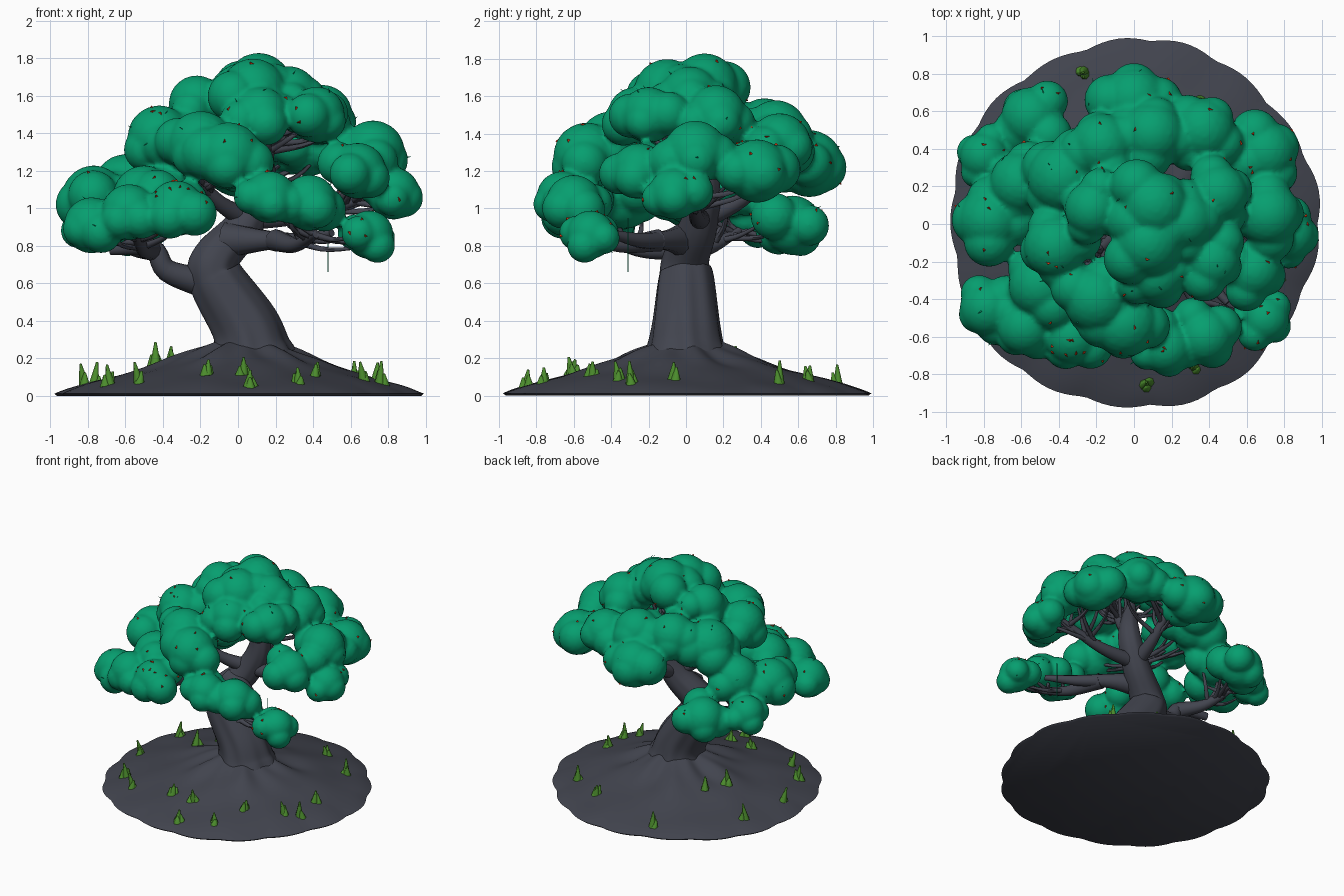
import bpy, bmesh, math, random
from mathutils import Vector, Matrix

if "Cube" in bpy.data.objects:
    bpy.data.objects.remove(bpy.data.objects["Cube"])
random.seed(7)


def material(name, rgb):
    m = bpy.data.materials.new(name)
    m.diffuse_color = (*rgb, 1)
    m.use_nodes = True
    m.node_tree.nodes["Principled BSDF"].inputs["Base Color"].default_value = m.diffuse_color
    return m


BARK = material("slate_bark", (0.054, 0.058, 0.077))
LEAF = material("jade_leaf", (0.002, 0.345, 0.16))
GRASS = material("grass_green", (0.07, 0.26, 0.025))
RED = material("red_leaf", (0.6, 0.035, 0.005))


def finish(bm, name, mat, angle=60):
    bmesh.ops.recalc_face_normals(bm, faces=bm.faces)
    me = bpy.data.meshes.new(name)
    bm.to_mesh(me)
    bm.free()
    me.materials.append(mat)
    ob = bpy.data.objects.new(name, me)
    bpy.context.collection.objects.link(ob)
    bpy.ops.object.select_all(action='DESELECT')
    bpy.context.view_layer.objects.active = ob
    ob.select_set(True)
    bpy.ops.object.shade_smooth_by_angle(angle=math.radians(angle))
    return ob


def skin(bm, rings):
    """Join rings of vertices and cap both ends."""
    for r0, r1 in zip(rings, rings[1:]):
        n = len(r0)
        for i in range(n):
            bm.faces.new((r0[i], r0[(i + 1) % n], r1[(i + 1) % n], r1[i]))
    bm.faces.new(rings[0])
    bm.faces.new(rings[-1])


def smooth_path(pts, steps):
    """Catmull-Rom through (x, y, z, radius) points."""
    p = [Vector(q) for q in pts]
    p = [p[0] * 2 - p[1]] + p + [p[-1] * 2 - p[-2]]
    out = []
    for i in range(1, len(p) - 2):
        a, b, c, d = p[i - 1:i + 3]
        for k in range(steps):
            t = k / steps
            out.append((2 * b + (c - a) * t + (2 * a - 5 * b + 4 * c - d) * t * t
                        + (3 * b - a - 3 * c + d) * t ** 3) / 2)
    return out + [p[-2]]


def tube(bm, pts, sides=10, steps=5, ridge=0.0):
    path = smooth_path(pts, steps)
    rings = []
    u = Vector((1, 0, 0))
    for i, q in enumerate(path):
        d = (path[min(i + 1, len(path) - 1)] - path[max(i - 1, 0)]).to_3d().normalized()
        if abs(u.dot(d)) > 0.95:
            u = d.orthogonal()
        u = (u - d * u.dot(d)).normalized()
        v = d.cross(u)
        amp = ridge * (0.3 + 0.7 * max(0, 1 - 2 * i / len(path)))
        ring = []
        for s in range(sides):
            a = math.tau * s / sides
            r = max(q[3], 0.003) * (1 + amp * (math.sin(7 * a + i / 8) + .5 * math.sin(11 * a + 1)))
            ring.append(bm.verts.new(q.to_3d() + (u * math.cos(a) + v * math.sin(a)) * r))
        rings.append(ring)
    skin(bm, rings)


# Ground mound: wavy disc rising towards the trunk, with root ridges and soft lumps
def ground_z(t, a):
    root = math.sin(6 * a + 3 * t) + .6 * math.sin(11 * a - 5 * t + 1)
    z = .012 + .31 * (1 - t) ** 1.35 + .038 * (1 - t ** 12)
    z += .014 * root * math.exp(-((t - .34) / .17) ** 2)
    z += .007 * math.sin(11 * t * math.cos(a) + 1) * math.sin(10 * t * math.sin(a)) * (1 - t ** 8)
    return min(z, .31) - .01 * math.sin(math.pi * t)


bm = bmesh.new()
N, M = 144, 32
rings = []
for j in range(1, M + 1):
    t = j / M
    ring = []
    for i in range(N):
        a = math.tau * i / N
        r = t * (.968 + t ** 3 * (.022 * abs(math.sin(8.5 * a)) + .012 * math.sin(5 * a + 1)))
        ring.append(bm.verts.new((r * math.cos(a) + .06 * (1 - t), r * math.sin(a), ground_z(t, a))))
    rings.append(ring)
rings.append([bm.verts.new((v.co.x * .985, v.co.y * .985, 0)) for v in rings[-1]])
skin(bm, rings)
finish(bm, "ground_mound", BARK)

# Trunk: S-curve with fluted base, then the two low side limbs
wood = bmesh.new()
tube(wood, [(.09, 0, .14, .26), (.07, 0, .24, .21), (.03, 0, .38, .18), (-.115, 0, .62, .15),
            (-.12, 0, .73, .125), (.04, .07, .92, .1), (.13, .1, 1.15, .08), (.08, .06, 1.45, .03)],
     sides=56, steps=7, ridge=.045)
tube(wood, [(-.18, 0, .6, .08), (-.38, -.04, .67, .06), (-.46, -.04, .79, .05), (-.68, .02, .78, .03)])
tube(wood, [(-.06, 0, .83, .1), (.15, -.1, .83, .055), (.34, -.25, .83, .04), (.5, -.42, .87, .02)])

# Foliage pads: where each pad's branch starts, then its main blobs (x, y, z, radius)
LEFT, FRONT, FORK, TOP = (-.46, -.04, .78), (.2, -.14, .83), (.05, .08, .94), (.13, .1, 1.15)
PADS = [
    (LEFT, [(-.78, -.45, .91, .15), (-.58, -.55, .98, .15), (-.33, -.6, 1, .15), (-.5, -.33, 1.06, .17)]),
    (LEFT, [(-.77, .02, 1.06, .17), (-.6, .22, 1.12, .17), (-.8, .36, .94, .13), (-.55, .57, .91, .16)]),
    (FRONT, [(.17, -.66, 1.06, .14), (.38, -.6, 1.03, .15), (.7, -.51, .86, .13)]),
    (FORK, [(.64, -.25, 1.2, .15), (.83, -.06, 1.08, .14), (.72, .05, 1.3, .17), (.7, .38, 1.2, .17)]),
    (FORK, [(-.42, -.12, 1.38, .17), (-.2, -.4, 1.34, .18), (-.05, -.53, 1.28, .18), (-.38, .25, 1.34, .19)]),
    (FORK, [(0, .66, 1.24, .18), (.1, .48, 1.41, .17), (.37, .5, 1.34, .17), (-.17, .42, 1.42, .17)]),
    (TOP, [(.11, .1, 1.65, .18), (.08, -.1, 1.62, .18), (-.22, .08, 1.56, .15), (.27, .02, 1.6, .16),
           (.42, -.2, 1.5, .15), (.45, .16, 1.5, .16), (.12, -.27, 1.5, .15)]),
]
blobs = []
leaves = bmesh.new()


def add_blob(c, r):
    blobs.append((c, r))
    bmesh.ops.create_icosphere(leaves, subdivisions=3, radius=r, matrix=Matrix.Translation(c))


for start, pad in PADS:
    # branch sweeps out below the pad
    s = Vector(start)
    end = sum((Vector(b[:3]) for b in pad), Vector()) / len(pad) - Vector((0, 0, .12))
    mid = s.lerp(end, .5) - Vector((0, 0, .04))
    tube(wood, [(*s, .06), (*mid, .04), (*end, .022)], sides=12, steps=6)
    for x, y, z, r in pad:
        c = Vector((x, y, z))
        add_blob(c, r)
        out = Vector((x, y, 0)).normalized()
        side = Vector((-out.y, out.x, 0))
        # smaller lumps along the rim, towards the outside and towards the crown
        for way, reach, rise in ((side, .7, -.1), (-side, .7, -.1), (out, .42, -.25), (-out, .75, .1)):
            lump = c + way * r * reach * random.uniform(.85, 1.15)
            lump.z += r * (rise + random.uniform(-.2, .2))
            add_blob(lump, r * random.uniform(.66, .8))
            # twig from the branch into the lump
            t = mid.lerp(end, random.random())
            bend = t.lerp(lump, .5) + Vector((random.uniform(-.05, .05), random.uniform(-.05, .05), -.03))
            tube(wood, [(*t, .02), (*bend, .013), (*lump, .005)], sides=6, steps=4)
finish(wood, "trunk_and_branches", BARK)

# Canopy: blobs fused into one soft skin
canopy = finish(leaves, "canopy", LEAF)
fuse = canopy.modifiers.new("fuse", 'REMESH')
fuse.mode = 'VOXEL'
fuse.voxel_size = .016
fuse.use_smooth_shade = True
soft = canopy.modifiers.new("soften", 'SMOOTH')
soft.factor, soft.iterations = .5, 1


# Leaf tips: small leaves on the exposed canopy skin
def leaf_tips(name, mat, count, width, length, lean):
    bm = bmesh.new()
    while count:
        c, r = random.choice(blobs)
        d = Vector((random.gauss(0, 1), random.gauss(0, 1), random.gauss(.5, 1))).normalized()
        p = c + d * r
        if any((p - c2).length < r2 * 1.06 for c2, r2 in blobs if c2 != c):
            continue
        tilt = (d + Vector([random.uniform(-lean, lean) for _ in range(3)])).normalized()
        m = (Matrix.Translation(p) @ Vector((0, 0, 1)).rotation_difference(tilt).to_matrix().to_4x4()
             @ Matrix.Rotation(random.uniform(0, 6), 4, 'Z') @ Matrix.Diagonal((1, .6, 1, 1)))
        bmesh.ops.create_cone(bm, cap_ends=True, segments=3, radius1=width, radius2=0, depth=length, matrix=m)
        count -= 1
    finish(bm, name, mat, 60)


leaf_tips("red_leaf_tips", RED, 85, .02, .016, .3)
leaf_tips("green_leaf_tips", LEAF, 40, .008, .045, .9)

# Grass tufts: soft pointed clumps around the mound
TUFTS = [(-.69, -.46), (-.83, -.08), (-.54, -.6), (.06, -.85), (-.16, -.6), (.03, -.62), (.32, -.76), (.42, -.5),
         (.66, -.37), (.76, -.3), (.74, -.07), (.62, .5), (.34, .66), (-.27, .81), (-.76, .34), (-.36, .27), (-.44, .1)]
bm = bmesh.new()
for x, y in TUFTS:
    z = ground_z(math.hypot(x, y) / .97, math.atan2(y, x))
    for k in range(3):
        h = .115 / (1 + .5 * k) * random.uniform(.75, 1.15)
        b = random.uniform(0, math.tau)
        o = .02 * (k > 0)
        m = (Matrix.Translation((x + o * math.cos(b), y + o * math.sin(b), z - .012 + h / 2))
             @ Matrix.Rotation(random.uniform(-.2, .2), 4, 'X') @ Matrix.Rotation(random.uniform(-.2, .2), 4, 'Y'))
        bmesh.ops.create_cone(bm, cap_ends=True, segments=7, radius1=.03, radius2=.006, depth=h, matrix=m)
finish(bm, "grass_tufts", GRASS, 70)

# Hanging vine
bm = bmesh.new()
tube(bm, [(.48, -.31, .95, .003), (.48, -.31, .66, .003)], sides=5)
finish(bm, "hanging_vine", LEAF)
